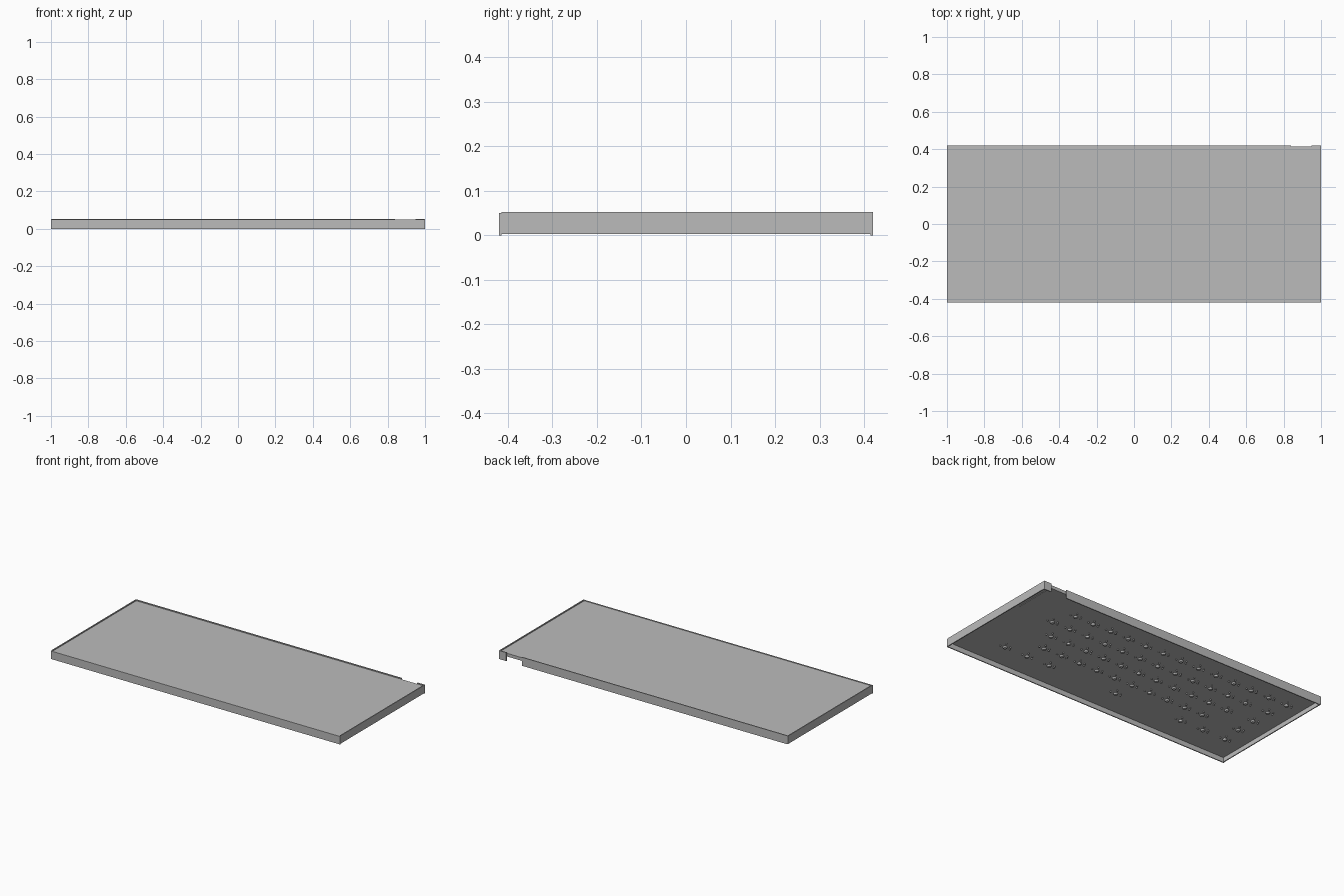
import bpy, bmesh
from mathutils import Matrix

cube = bpy.data.objects.get("Cube")
if cube:
    bpy.data.objects.remove(cube)

grey = bpy.data.materials.new("plain_grey")
grey.use_nodes = True
colour = (0.5, 0.5, 0.5, 1)
grey.diffuse_color = colour
grey.node_tree.nodes["Principled BSDF"].inputs["Base Color"].default_value = colour


def finish(name, bm):
    mesh = bpy.data.meshes.new(name)
    bm.to_mesh(mesh)
    bm.free()
    mesh.materials.append(grey)
    obj = bpy.data.objects.new(name, mesh)
    bpy.context.collection.objects.link(obj)
    return obj


def box(name, x, y, z):
    """Box given as (low, high) spans on each axis."""
    bm = bmesh.new()
    bmesh.ops.create_cube(bm, size=1)
    for v in bm.verts:
        v.co = [s[0] if c < 0 else s[1] for c, s in zip(v.co, (x, y, z))]
    return finish(name, bm)


def peg(bm, x, y, radius, tip, top, sides):
    """Short rod hanging from the underside, slightly tapered."""
    place = Matrix.Translation((x, y, (tip + top) / 2))
    bmesh.ops.create_cone(bm, cap_ends=True, segments=sides, radius1=radius * 0.8,
                          radius2=radius, depth=top - tip, matrix=place)


HALF_X, HALF_Y, WALL = 1.0, 0.42, 0.006
UNDER, DECK, RIM = 0.030, 0.047, 0.053
inner_x, inner_y = HALF_X - WALL, HALF_Y - WALL

# Deck plate and the rim walls, with a port gap in the back wall
box("deck_plate", (-inner_x, inner_x), (-inner_y, inner_y), (UNDER, DECK))
box("front_wall", (-HALF_X, HALF_X), (-HALF_Y, -inner_y), (0, 0.05))
for side, name in ((-1, "right_wall"), (1, "left_wall")):
    span = sorted((side * inner_x, side * HALF_X))
    box(name, span, (-inner_y, HALF_Y), (0.003, RIM))
box("back_wall", (-inner_x, 0.84), (inner_y, HALF_Y), (0, RIM))
box("back_wall_stub", (0.95, HALF_X), (inner_y, HALF_Y), (0, RIM))

# Small controller board behind the port gap
box("controller_board", (0.84, 0.95), (0.14, inner_y), (UNDER - 0.003, UNDER))

# Staggered rows of switch undersides: centre post, side pegs and contact pins
PITCH = 0.127
ROWS = ((-0.889, 13), (-0.70, 12), (-0.67, 11), (-0.60, 10))
posts, pins = bmesh.new(), bmesh.new()


def switch(x, y):
    peg(posts, x, y, 0.013, UNDER - 0.009, UNDER, 12)
    for side in (-1, 1):
        peg(pins, x + side * 0.034, y, 0.005, UNDER - 0.006, UNDER, 8)
    peg(pins, x - 0.025, y + 0.017, 0.004, UNDER - 0.008, UNDER, 8)
    peg(pins, x + 0.017, y + 0.034, 0.004, UNDER - 0.008, UNDER, 8)


for row, (start, count) in enumerate(ROWS):
    y = 2 * PITCH - row * PITCH
    if row:
        switch(-0.86, y)
    for i in range(count):
        switch(start + i * PITCH, y)
for x in (-0.87, -0.71, -0.55, -0.08, 0.40, 0.56, 0.72):
    switch(x, -2 * PITCH)
finish("switch_posts", posts)
finish("switch_pins", pins)
